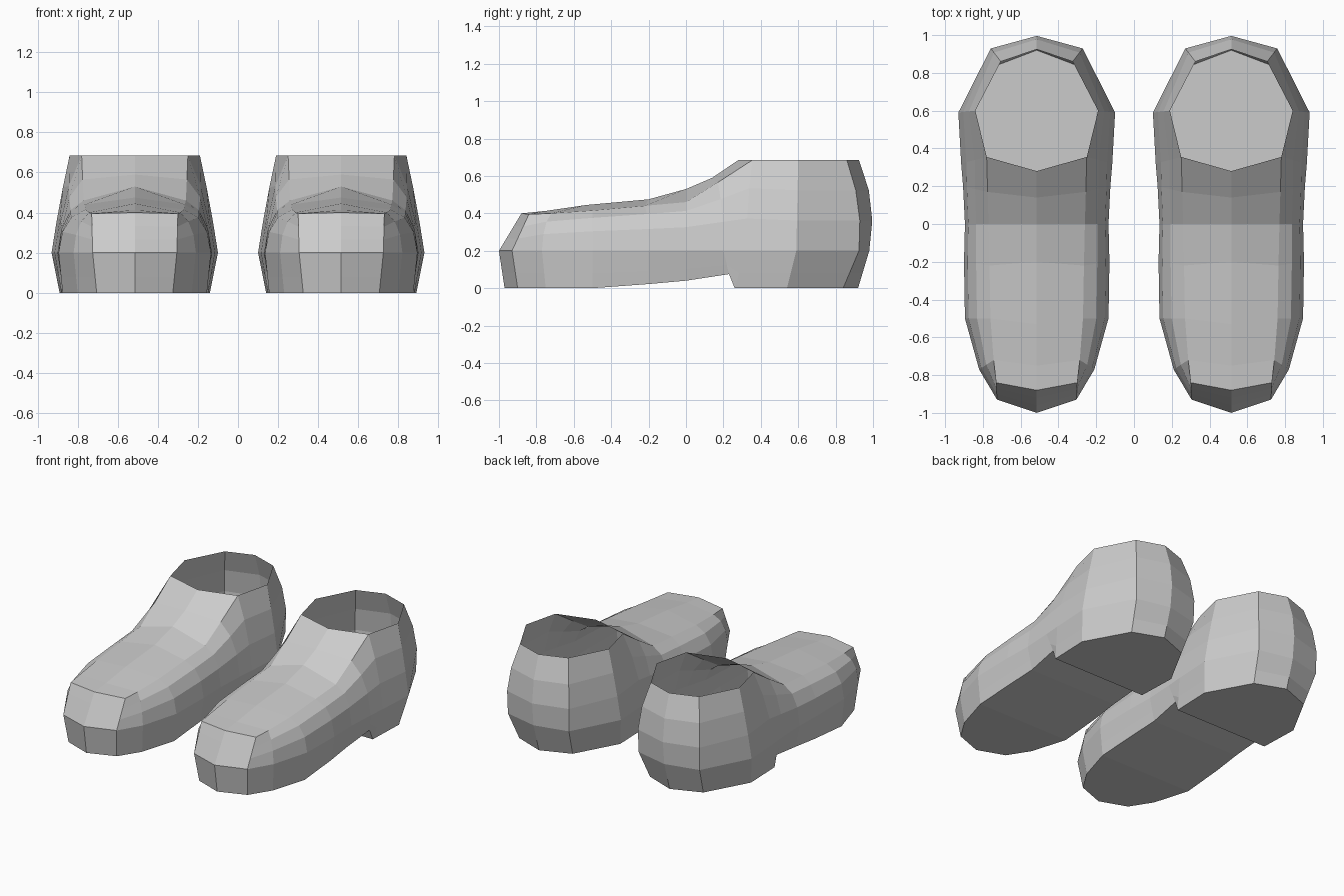
import bpy, bmesh
from mathutils import Vector

if "Cube" in bpy.data.objects:
    bpy.data.objects.remove(bpy.data.objects["Cube"])

# Columns around half a shoe, toe to heel: sole point, widest point, top point,
# then side bulge and height of the curve control between widest and top
COLUMNS = [
    ((0, -.97, 0), (0, -1, .2), (0, -.88, .4), .5, .5),
    ((.19, -.9, 0), (.21, -.93, .2), (.215, -.84, .395), .5, .5),
    ((.285, -.75, 0), (.305, -.77, .2), (.228, -.72, .4), .9, .75),
    ((.36, -.5, 0), (.38, -.5, .2), (.245, -.5, .415), .93, .84),
    ((.355, -.2, .022), (.385, -.2, .2), (.25, -.22, .44), .93, .84),
    ((.345, 0, .04), (.38, 0, .2), (.255, 0, .46), .93, .84),
    ((.36, .23, .075), (.39, .2, .2), (.26, .17, .565), .9, .7),
    ((.365, .26, 0), (.4, .32, .2), (.265, .355, .685), .8, .55),
    ((.375, .54, 0), (.415, .59, .2), (.325, .6, .685), .6, .5),
    ((.21, .84, 0), (.24, .925, .2), (.19, .86, .685), 1.4, .5),
    ((0, .92, 0), (0, .98, .2), (0, .925, .685), 1.9, .5),
]
# Centre ridge of the upper (y, z), one per column from the toe to the opening
RIDGE = [(-.88, .4), (-.88, .4), (-.75, .413), (-.53, .445), (-.2, .475),
         (0, .53), (.14, .59), (.28, .685)]


def column_points(sole, mid, top, bulge, rise):
    sole, mid, top = Vector(sole), Vector(mid), Vector(top)
    ctrl = top.lerp(mid, bulge)
    ctrl.z = mid.z + (top.z - mid.z) * rise
    low = sole.lerp(mid, .4)
    pts = [Vector((0, sole.y, sole.z)), sole, low, mid]
    for t in (1 / 3, 2 / 3, 1):
        pts.append(mid * (1 - t) ** 2 + ctrl * 2 * t * (1 - t) + top * t * t)
    return pts


def make_shoe_mesh():
    bm = bmesh.new()
    cols = []
    for i, col in enumerate(COLUMNS):
        pts = column_points(*col)
        if i < len(RIDGE):
            pts.append(Vector((0, *RIDGE[i])))
        cols.append([bm.verts.new(p) for p in pts])
    # Skin the columns; the opening stays free behind the last ridge point
    for a, b in zip(cols, cols[1:]):
        for j in range(min(len(a), len(b)) - 1):
            bm.faces.new((a[j], b[j], b[j + 1], a[j + 1]))
    bmesh.ops.remove_doubles(bm, verts=bm.verts[:], dist=.0005)
    bmesh.ops.recalc_face_normals(bm, faces=bm.faces[:])
    mesh = bpy.data.meshes.new("shoe")
    bm.to_mesh(mesh)
    bm.free()
    return mesh


# Pair of identical shoes, each mirrored about its own centre line
shoe_mesh = make_shoe_mesh()
for name, x in (("right_shoe", -.515), ("left_shoe", .515)):
    shoe = bpy.data.objects.new(name, shoe_mesh)
    shoe.location.x = x
    bpy.context.collection.objects.link(shoe)
    mirror = shoe.modifiers.new("mirror", 'MIRROR')
    mirror.use_clip = True
